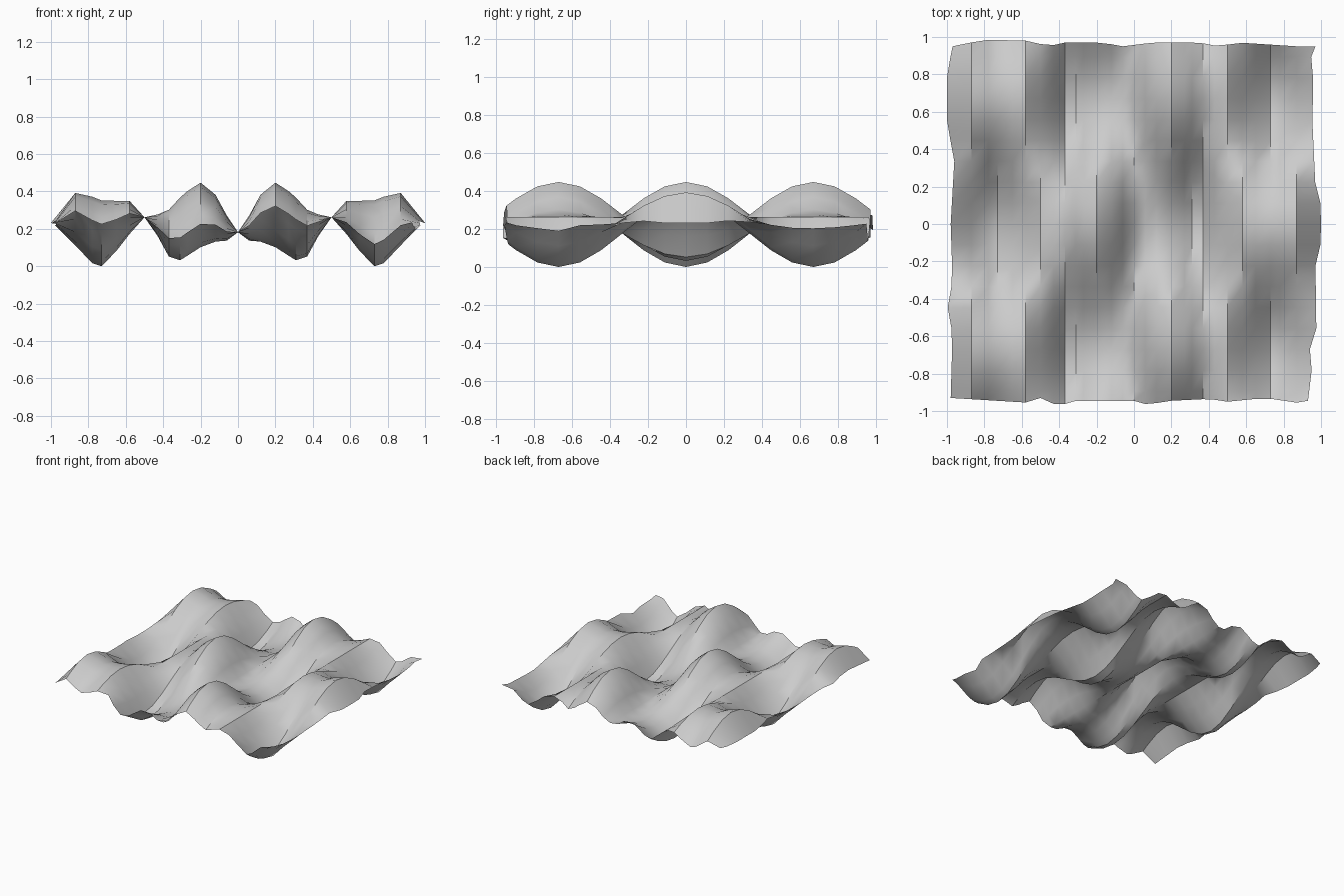
import bpy
import bmesh
import math

default_cube = bpy.data.objects.get("Cube")
if default_cube:
    bpy.data.objects.remove(default_cube, do_unlink=True)

HALF_WAVE = 0.67        # distance from crest to trough along y
ROW_STEP = HALF_WAVE / 6
ROWS_EACH_SIDE = 8

# Cross-section from the middle outwards: distance, crest height, trough height
SECTION = [
    (0, .19, .19), (.06, .28, .145), (.12, .39, .14), (.2, .455, .11),
    (.27, .41, .065), (.31, .375, .04), (.37, .31, .06), (.43, .285, .17),
    (.5, .27, .27), (.58, .358, .18), (.65, .358, .09), (.73, .36, .008),
    (.78, .38, .025), (.87, .40, .12), (.93, .335, .19), (.98, .24, .23),
]

# Uneven outline of the sheet: position along the side, position of the edge
LEFT_EDGE = [(-.93, -.98), (-.58, -.97), (-.47, -1), (-.3, -.97), (0, -.98),
             (.35, -.96), (.53, -1), (.8, -1), (.95, -.97)]
RIGHT_EDGE = [(-.95, .93), (-.78, .95), (-.7, .93), (-.57, .975), (-.2, .97), (-.1, 1),
              (.1, 1), (.2, .97), (.63, .95), (.75, .97), (.85, .93), (.95, .97)]
FRONT_EDGE = [(-.98, -.93), (-.57, -.955), (-.5, -.93), (-.4, -.975), (-.33, -.945),
              (0, -.945), (.07, -.965), (.2, -.945), (.4, -.935), (.5, -.95),
              (.7, -.93), (.87, -.955), (.93, -.945)]
BACK_EDGE = [(-.97, .95), (-.8, .985), (-.56, .98), (-.46, .95), (-.37, .97), (-.17, .97),
             (-.06, .95), (.1, .97), (.35, .97), (.45, .95), (.56, .97), (.87, .95)]


def interpolate(points, position):
    """Linear lookup in a sorted list, returning every value after the first."""
    if position <= points[0][0]:
        return points[0][1:]
    for low, high in zip(points, points[1:]):
        if position <= high[0]:
            blend = (position - low[0]) / (high[0] - low[0])
            return [a + (b - a) * blend for a, b in zip(low[1:], high[1:])]
    return points[-1][1:]


def height(x, y):
    """Alternating crests and troughs, with opposite phase in neighbouring lobes."""
    crest, trough = interpolate(SECTION, abs(x))
    phase = -1 if abs(x) > 0.5 else 1
    if x > 0:
        phase = -phase
    swell = phase * math.cos(math.pi * y / HALF_WAVE)
    return (crest + trough) / 2 + swell * (crest - trough) / 2


# Columns follow the section's corners; rows follow the wave
distances = [point[0] for point in SECTION if point[0] != .93]
columns = [-d for d in reversed(distances[1:])] + distances
rows = [k * ROW_STEP for k in range(-ROWS_EACH_SIDE, ROWS_EACH_SIDE + 1)]
rows = [-1] + rows + [1]

# Rippled sheet
bm = bmesh.new()
grid = []
for row, y_base in enumerate(rows):
    line = []
    for column, x_base in enumerate(columns):
        x, y = x_base, y_base
        if column == 0:
            x = interpolate(LEFT_EDGE, y_base)[0]
        elif column == len(columns) - 1:
            x = interpolate(RIGHT_EDGE, y_base)[0]
        if row == 0:
            y = interpolate(FRONT_EDGE, x)[0]
        elif row == len(rows) - 1:
            y = interpolate(BACK_EDGE, x)[0]
        line.append(bm.verts.new((x, y, height(x, y))))
    grid.append(line)

for near, far in zip(grid, grid[1:]):
    for i in range(len(columns) - 1):
        bm.faces.new((near[i], near[i + 1], far[i + 1], far[i]))

# Rest the lowest trough on the ground
lowest = min(v.co.z for v in bm.verts)
for v in bm.verts:
    v.co.z -= lowest

mesh = bpy.data.meshes.new("rippled_sheet")
bm.to_mesh(mesh)
bm.free()
sheet = bpy.data.objects.new("rippled_sheet", mesh)
bpy.context.collection.objects.link(sheet)

# Plain grey surface
grey = bpy.data.materials.new("light_grey")
grey.use_nodes = True
colour = (0.6, 0.6, 0.6, 1)
grey.diffuse_color = colour
grey.node_tree.nodes["Principled BSDF"].inputs["Base Color"].default_value = colour
mesh.materials.append(grey)

bpy.ops.object.select_all(action="DESELECT")
sheet.select_set(True)
bpy.context.view_layer.objects.active = sheet
bpy.ops.object.shade_smooth_by_angle(angle=math.radians(35))
